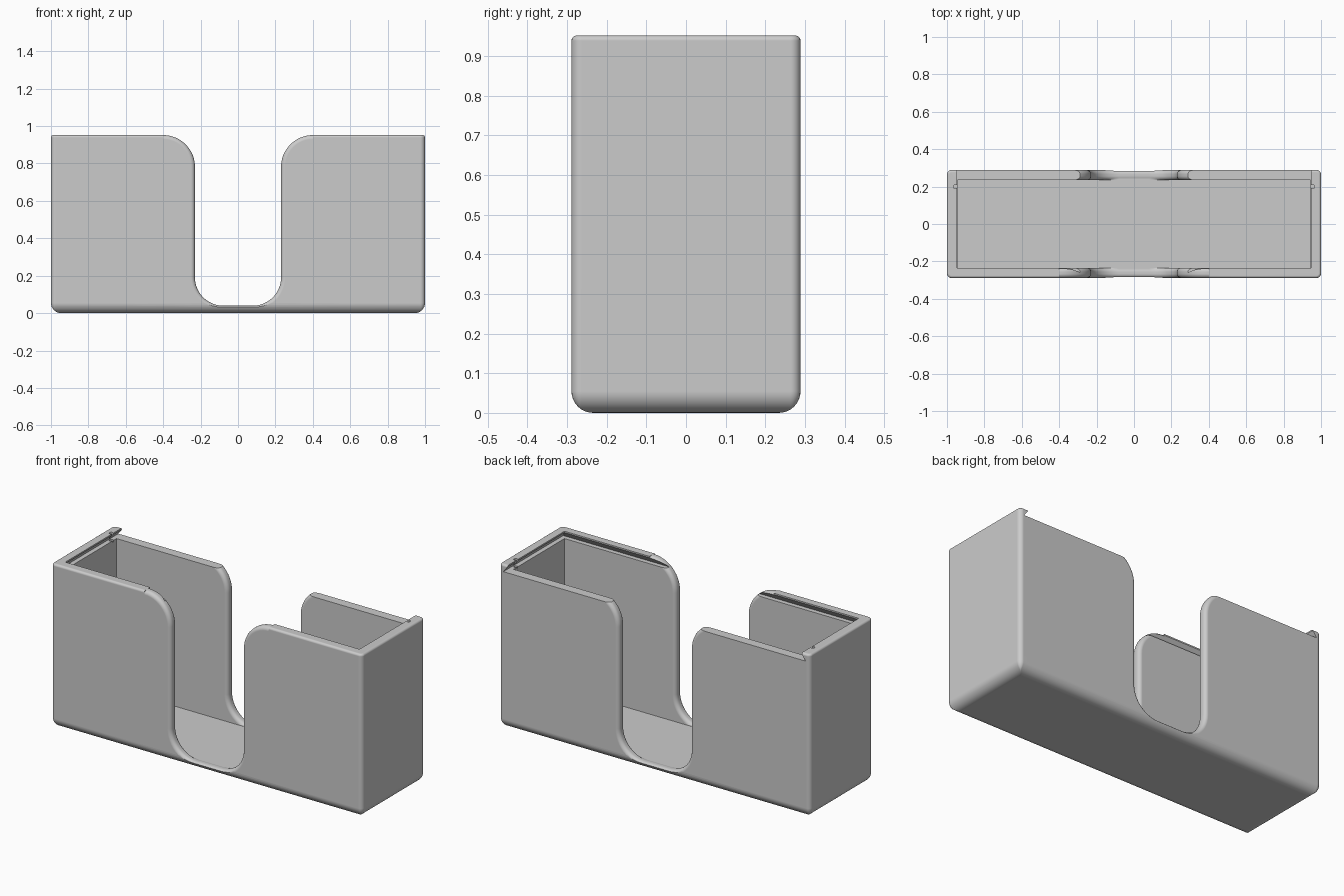
import bpy, bmesh
from math import sin, cos, pi

if "Cube" in bpy.data.objects:
    bpy.data.objects.remove(bpy.data.objects["Cube"])

HX, HY, H = 1.0, 0.289, 0.952      # outer half sizes and height
WALL, FLOOR = 0.055, 0.036
IX, IY = HX - WALL, HY - WALL      # inner half sizes
SLOT_Z, SLOT_D = 0.91, 0.027       # lid slot ledge height and undercut
FILLET = 0.022                     # rounding of the notch edges


def loft(name, rings):
    """Closed solid skinned through rings with equal point counts."""
    bm = bmesh.new()
    loops = [[bm.verts.new(p) for p in ring] for ring in rings]
    n = len(loops[0])
    for a, b in zip(loops, loops[1:]):
        for i in range(n):
            j = (i + 1) % n
            bm.faces.new((a[i], a[j], b[j], b[i]))
    bm.faces.new(loops[0][::-1])
    bm.faces.new(loops[-1])
    bmesh.ops.recalc_face_normals(bm, faces=bm.faces)
    mesh = bpy.data.meshes.new(name)
    bm.to_mesh(mesh)
    bm.free()
    obj = bpy.data.objects.new(name, mesh)
    bpy.context.collection.objects.link(obj)
    return obj


def arc(cx, cy, r, a0, a1, steps):
    angles = [a0 + (a1 - a0) * i / steps for i in range(steps + 1)]
    return [(cx + r * cos(a), cy + r * sin(a)) for a in angles]


def rounded_rect(hx, hy, r, z):
    pts = []
    for k, (sx, sy) in enumerate(((1, 1), (-1, 1), (-1, -1), (1, -1))):
        pts += arc(sx * (hx - r), sy * (hy - r), r, k * pi / 2, (k + 1) * pi / 2, 5)
    return [(x, y, z) for x, y in pts]


def rect(x, y0, y1, z):
    return [(-x, y0, z), (x, y0, z), (x, y1, z), (-x, y1, z)]


# Outer body: rounded uprights, large bottom rounding, small top rounding
def body_ring(radius, t, z):
    inset = radius * (1 - cos(t))
    return rounded_rect(HX - inset, HY - inset, max(0.025 - inset, 0.004), z)


STEPS = 8
BOTTOM, TOP = 0.055, 0.013
rings = []
for i in range(STEPS + 1):
    t = pi / 2 * (1 - i / STEPS)
    rings.append(body_ring(BOTTOM, t, BOTTOM * (1 - sin(t))))
for i in range(STEPS // 2 + 1):
    t = pi / 2 * i / (STEPS // 2)
    rings.append(body_ring(TOP, t, H - TOP * (1 - sin(t))))
body = loft("card_tray_body", rings)

# Inner cavity
cutters = [loft("cavity_cutter", [rect(IX, -IY, IY, FLOOR), rect(IX, -IY, IY, 1.1)])]

# Dovetail slot for a sliding lid, open at the back
cutters.append(loft("lid_slot_cutter", [
    rect(IX + SLOT_D, -IY - SLOT_D, 0.4, SLOT_Z),
    rect(IX + 0.001, -IY - 0.001, 0.4, H - 0.008),
    rect(IX + 0.001, -IY - 0.001, 0.4, 1.1)]))


# Notch outline grown outward by d
def notch_ring(y, d, lowest):
    w, flare, base, bottom = 0.23, 0.17, 0.15, 0.04
    half = arc(w + flare, H - flare, flare - d, pi / 2, pi, 12)
    half += arc(w - base, bottom + base, base + d, 0, -pi / 2, 12)
    half = [(w + flare, 1.1)] + half
    full = half + [(-x, z) for x, z in reversed(half)]
    return [(x, y, max(z, lowest)) for x, z in full]


def notch_cutter(name, side):
    stations = [(0.4, FILLET, 0)]
    for i in range(7):
        t = pi / 2 * i / 6
        stations.append((HY - FILLET * (1 - cos(t)), FILLET * (1 - sin(t)), 0))
    stations[1] = (HY + 0.0005, FILLET, 0)
    outer = [(HY - FILLET * sin(pi / 2 * i / 6), FILLET * (1 - cos(pi / 2 * (1 - i / 6))), 0)
             for i in range(7)]
    # Quarter-round rims: grown at the wall surfaces, narrow in mid wall
    outer = [(HY - FILLET * (1 - cos(pi / 2 * i / 6)), FILLET * (1 - sin(pi / 2 * i / 6)), 0)
             for i in range(7)]
    inner = [(IY + HY - y, d, FLOOR + 0.001) for y, d, _ in reversed(outer)]
    path = [(0.4, FILLET, 0)] + outer + inner + [(IY - 0.003, FILLET, FLOOR + 0.001)]
    return loft(name, [notch_ring(side * y, d, low) for y, d, low in path])


cutters += [notch_cutter("front_notch_cutter", -1), notch_cutter("back_notch_cutter", 1)]

# Small detent holes in the end lips
for side in (-1, 1):
    circle = arc(side * 0.955, 0.2, 0.011, 0, 2 * pi, 16)[:-1]
    cutters.append(loft("detent_cutter", [[(x, y, z) for x, y in circle] for z in (0.9, 1.1)]))

# Cut everything out of the body
bpy.ops.object.select_all(action='DESELECT')
bpy.context.view_layer.objects.active = body
body.select_set(True)
for cutter in cutters:
    cutter.hide_render = True
    mod = body.modifiers.new("cut", 'BOOLEAN')
    mod.operation = 'DIFFERENCE'
    mod.solver = 'EXACT'
    mod.object = cutter
    bpy.ops.object.modifier_apply(modifier=mod.name)
for cutter in cutters:
    bpy.data.objects.remove(cutter)

# Single grey plastic
grey = bpy.data.materials.new("light_grey_plastic")
grey.use_nodes = True
colour = (0.6, 0.6, 0.6, 1)
grey.diffuse_color = colour
grey.node_tree.nodes["Principled BSDF"].inputs["Base Color"].default_value = colour
body.data.materials.clear()
body.data.materials.append(grey)

bpy.ops.object.shade_smooth_by_angle(angle=pi / 6)
weighted = body.modifiers.new("weighted_normals", 'WEIGHTED_NORMAL')
weighted.keep_sharp = True
